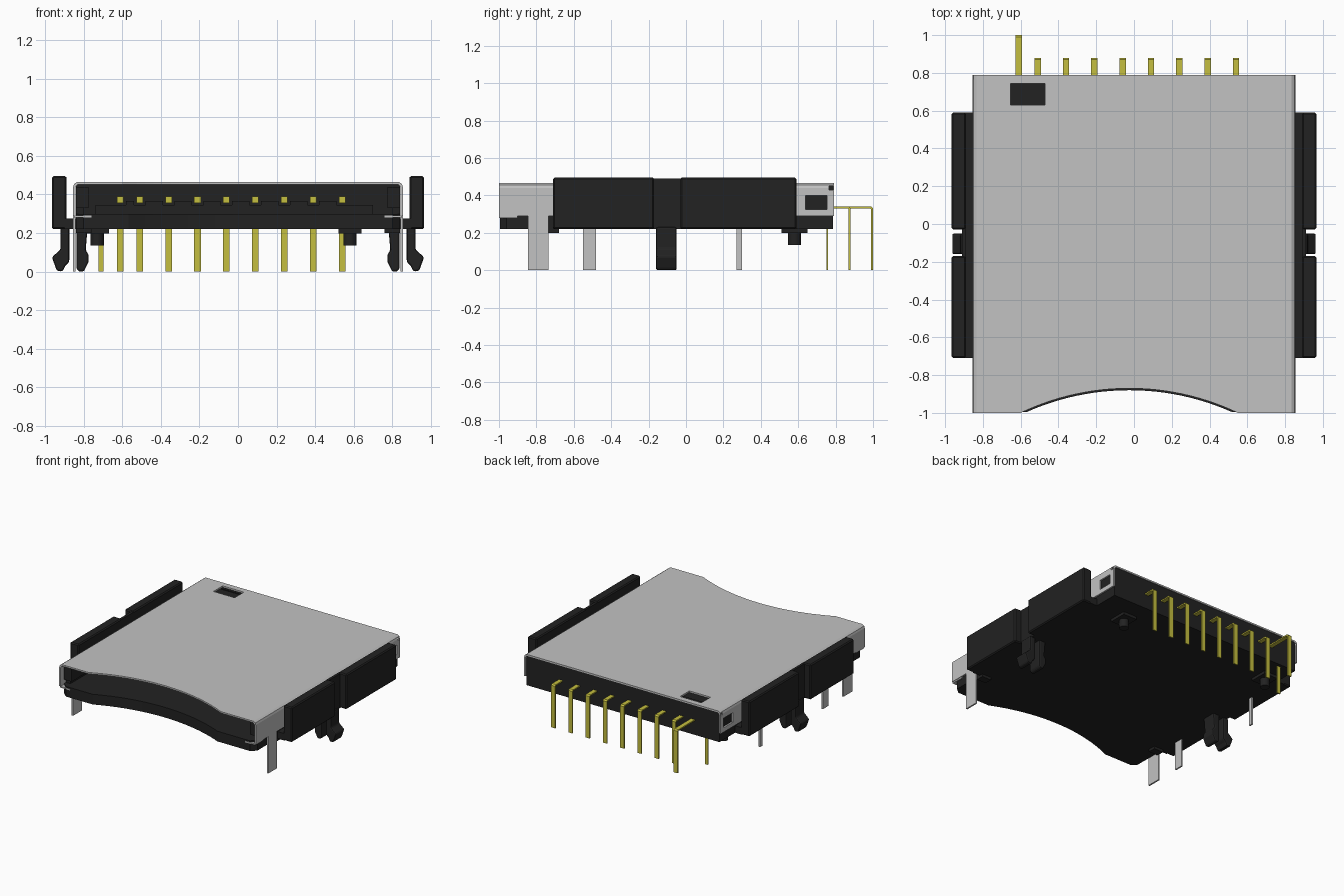
import bpy, bmesh
from mathutils import Vector

cube = bpy.data.objects.get("Cube")
if cube:
    bpy.data.objects.remove(cube, do_unlink=True)


def material(name, rgb):
    m = bpy.data.materials.new(name)
    m.use_nodes = True
    m.diffuse_color = (*rgb, 1)
    m.node_tree.nodes["Principled BSDF"].inputs["Base Color"].default_value = (*rgb, 1)
    return m


BLACK = material("black plastic", (0.016, 0.016, 0.016))
STEEL = material("grey steel", (0.54, 0.54, 0.54))
GOLD = material("yellow contact metal", (0.56, 0.52, 0.05))


def prism(name, pts, axis, a, b, mat):
    """Extrude a 2D outline along an axis from a to b."""
    place = {"x": lambda p, t: (t, p[0], p[1]),
             "y": lambda p, t: (p[0], t, p[1]),
             "z": lambda p, t: (p[0], p[1], t)}[axis]
    bm = bmesh.new()
    face = bm.faces.new([bm.verts.new(place(p, a)) for p in pts])
    ext = bmesh.ops.extrude_face_region(bm, geom=[face])
    verts = [g for g in ext["geom"] if isinstance(g, bmesh.types.BMVert)]
    bmesh.ops.translate(bm, verts=verts, vec=Vector(place((0, 0), b - a)))
    bmesh.ops.recalc_face_normals(bm, faces=bm.faces)
    me = bpy.data.meshes.new(name)
    bm.to_mesh(me)
    bm.free()
    me.materials.append(mat)
    ob = bpy.data.objects.new(name, me)
    bpy.context.collection.objects.link(ob)
    return ob


def box(name, x0, x1, y0, y1, z0, z1, mat):
    return prism(name, [(x0, y0), (x1, y0), (x1, y1), (x0, y1)], "z", z0, z1, mat)


def apply_mods(ob):
    bpy.ops.object.select_all(action="DESELECT")
    bpy.context.view_layer.objects.active = ob
    ob.select_set(True)
    for m in list(ob.modifiers):
        bpy.ops.object.modifier_apply(modifier=m.name)


def cut(ob, *cutters):
    for c in cutters:
        m = ob.modifiers.new("cut", "BOOLEAN")
        m.operation, m.solver, m.object = "DIFFERENCE", "EXACT", c
    apply_mods(ob)
    for c in cutters:
        bpy.data.objects.remove(c, do_unlink=True)


def bevel(ob, width, segments=1):
    m = ob.modifiers.new("bevel", "BEVEL")
    m.width, m.segments = width, segments
    apply_mods(ob)


def arc_cutter(apex):
    """Thumb notch cylinder, touching y = apex at its deepest point."""
    radius = 1.337
    bpy.ops.mesh.primitive_cylinder_add(vertices=180, radius=radius, depth=2,
                                        location=(-0.025, apex - radius, 0.3))
    ob = bpy.context.object
    ob.name = "notch_cutter"
    ob.hide_render = True
    return ob


# Metal shell: folded sheet with rounded shoulders
half = [(0.855, 0.29), (0.855, 0.44), (0.85, 0.455), (0.835, 0.465)]
inner = [(0.83, 0.453), (0.843, 0.44), (0.843, 0.29)]
loop = half + [(-x, z) for x, z in reversed(half)]
loop += [(-x, z) for x, z in reversed(inner)] + inner
shell = prism("metal_shell", loop, "y", -1, 0.79, STEEL)
cut(shell, arc_cutter(-0.87),
    box("top_window_cutter", -0.655, -0.47, 0.63, 0.745, 0.4, 0.6, STEEL),
    box("side_window_cutter", -1, 1, 0.64, 0.755, 0.325, 0.4, STEEL),
    box("corner_hole_cutter", -1, 1, 0.765, 0.785, 0.43, 0.45, STEEL))

# Plastic base with notch and chamfered front corners
base = prism("base_floor", [(-0.84, -0.96), (-0.8, -0.995), (0.8, -0.995), (0.84, -0.96),
                            (0.84, 0.785), (-0.84, 0.785)], "z", 0.22, 0.3, BLACK)
cut(base, arc_cutter(-0.88))

# Rear wall, contact holder and the slot ribs
box("rear_wall", -0.84, 0.84, 0.56, 0.785, 0.3, 0.452, BLACK)
box("contact_holder", -0.74, 0.7, 0.42, 0.56, 0.3, 0.345, BLACK)
box("window_bar", -0.65, -0.475, 0.715, 0.735, 0.45, 0.458, BLACK)
contact_x = [-0.61] + [-0.51 + 0.15 * i for i in range(8)]
for a, b in zip(contact_x, contact_x[1:]):
    mid, w = (a + b) / 2, (b - a) / 2 - 0.03
    box("holder_rib", mid - w, mid + w, 0.42, 0.56, 0.345, 0.365, BLACK)

# Contacts: spring tips inside, bent legs behind
for i, x in enumerate(contact_x):
    end = 1.0 if i == 0 else 0.88
    w = 0.017
    box("contact_tip", x - w, x + w, 0.4, 0.57, 0.355, 0.39, GOLD)
    leg = [(0.77, 0.34), (end - 0.01, 0.34), (end, 0.33), (end, 0),
           (end - 0.01, 0), (end - 0.01, 0.325), (end - 0.015, 0.33), (0.77, 0.33)]
    prism("contact_leg", leg, "x", x - w, x + w, GOLD)
box("switch_leg", -0.723, -0.697, 0.75, 0.76, 0, 0.23, GOLD)

for s, side in ((1, "left"), (-1, "right")):
    def sbox(name, x0, x1, *rest):
        return box(f"{side}_{name}", min(s * x0, s * x1), max(s * x0, s * x1), *rest)

    # Card guides inside the shell
    sbox("card_guide", 0.775, 0.84, -0.96, 0.57, 0.33, 0.44, BLACK)
    sbox("guide_foot", 0.8, 0.84, -0.94, 0.57, 0.29, 0.34, BLACK)
    sbox("front_tab", 0.76, 0.85, -1, -0.9, 0.28, 0.29, STEEL)

    # Outer rails, thinner where the clip sits
    sbox("rail_foot", 0.835, 0.9, -0.71, 0.59, 0.22, 0.275, BLACK)
    for y0, y1 in ((-0.71, -0.17), (-0.03, 0.59)):
        bevel(sbox("rail", 0.89, 0.965, y0, y1, 0.22, 0.495, BLACK), 0.008)
    sbox("rail_web", 0.89, 0.91, -0.18, -0.02, 0.22, 0.49, BLACK)

    # Split snap clip: barbed outer prong and plain inner prong
    outer = [(0.875, 0.23), (0.92, 0.23), (0.92, 0.115), (0.965, 0.075),
             (0.94, 0.005), (0.91, 0), (0.895, 0.03), (0.875, 0.05)]
    inner_prong = [(0.78, 0.23), (0.838, 0.23), (0.838, 0.015), (0.825, 0),
                   (0.8, 0), (0.775, 0.05), (0.775, 0.09), (0.79, 0.11)]
    for name, pts in (("outer", outer), ("inner", inner_prong)):
        bevel(prism(f"{side}_clip_{name}", [(s * x, z) for x, z in pts], "y",
                    -0.16, -0.05, BLACK), 0.01, 2)

    # Solder legs folded down from the shell
    legs = [(-0.845, -0.735)]
    if s < 0:
        legs += [(-0.55, -0.48), (0.27, 0.3)]
    for y0, y1 in legs:
        sbox("solder_leg", 0.843, 0.855, y0, y1, 0, 0.3, STEEL)

    # Underside pad near the front
    sbox("front_pad", 0.76, 0.84, -0.74, -0.68, 0.2, 0.225, BLACK)

# Locating pegs on square pads
for name, x in (("right_peg", -0.73), ("left_peg", 0.58)):
    box(name + "_pad", x - 0.06, x + 0.06, 0.51, 0.65, 0.198, 0.225, BLACK)
    bpy.ops.mesh.primitive_cylinder_add(vertices=24, radius=0.034, depth=0.08,
                                        location=(x, 0.58, 0.175))
    peg = bpy.context.object
    peg.name = name
    peg.data.materials.append(BLACK)
    bpy.ops.object.shade_smooth_by_angle()
